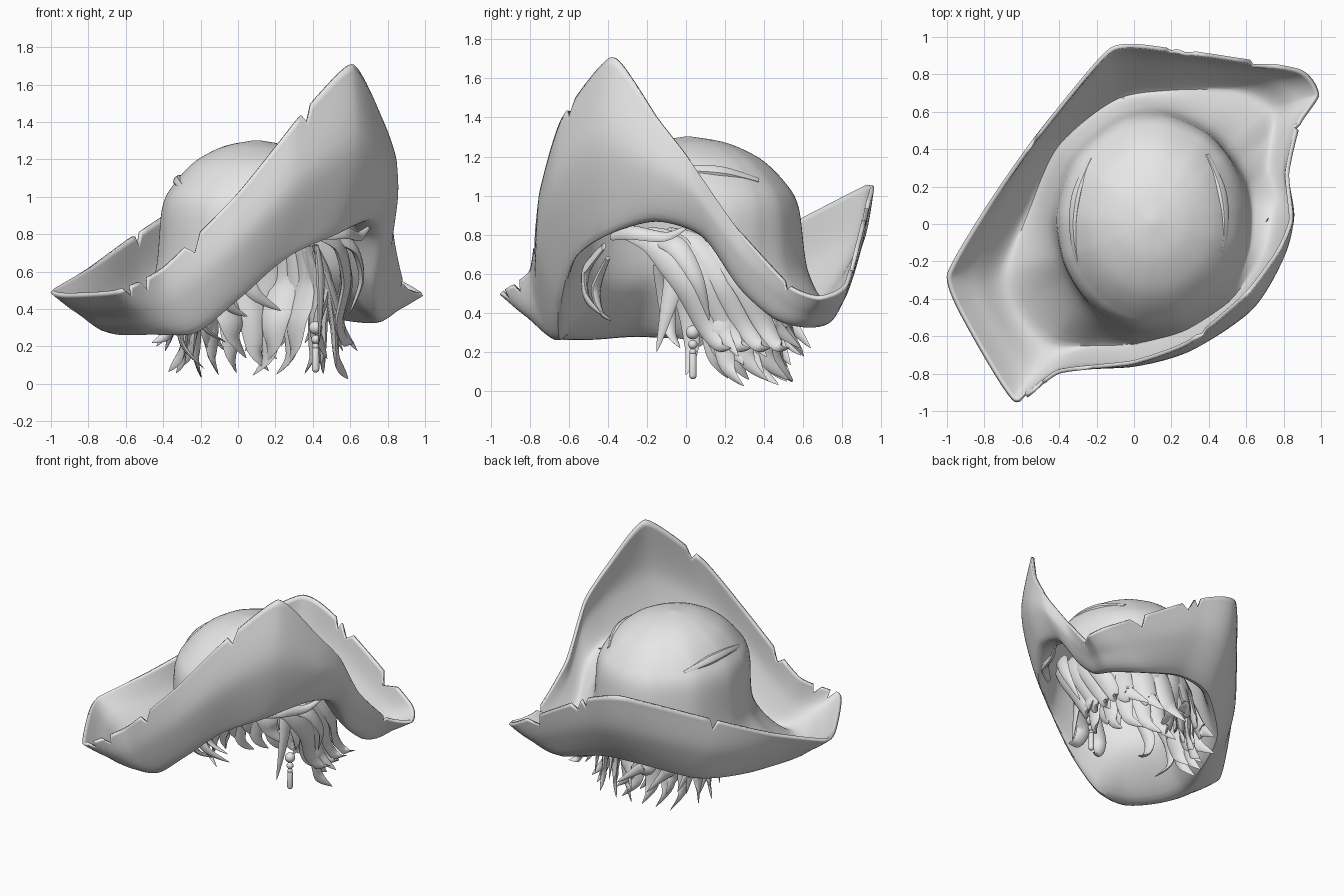
import bpy, bmesh, math, random
from mathutils import Vector as V

if "Cube" in bpy.data.objects:
    bpy.data.objects.remove(bpy.data.objects["Cube"])

random.seed(4)
grey = bpy.data.materials.new("plain_grey")
grey.diffuse_color = (0.8, 0.8, 0.8, 1)
grey.use_nodes = True
grey.node_tree.nodes["Principled BSDF"].inputs["Base Color"].default_value = grey.diffuse_color


def finish(name, bm, angle=40):
    bmesh.ops.recalc_face_normals(bm, faces=bm.faces)
    me = bpy.data.meshes.new(name)
    bm.to_mesh(me)
    bm.free()
    me.materials.append(grey)
    ob = bpy.data.objects.new(name, me)
    bpy.context.collection.objects.link(ob)
    bpy.ops.object.select_all(action='DESELECT')
    ob.select_set(True)
    bpy.context.view_layer.objects.active = ob
    bpy.ops.object.shade_smooth_by_angle(angle=math.radians(angle))
    return ob


def spline(pts, n, closed=False, tension=0.45):
    """Smooth path through the points, n samples per span."""
    out, m = [], len(pts)
    for i in range(m if closed else m - 1):
        g = (lambda j: pts[j % m]) if closed else (lambda j: pts[max(0, min(m - 1, j))])
        a, b, c, d = g(i - 1), g(i), g(i + 1), g(i + 2)
        t1, t2 = (c - a) * tension, (d - b) * tension
        for k in range(n):
            t = k / n
            out.append(b * (2*t**3 - 3*t**2 + 1) + t1 * (t**3 - 2*t**2 + t)
                       + c * (3*t**2 - 2*t**3) + t2 * (t**3 - t**2))
    if not closed:
        out.append(pts[-1].copy())
    return out


def skin(bm, rings, cap=True):
    rows = [[bm.verts.new(p) for p in r] for r in rings]
    for a, b in zip(rows, rows[1:]):
        for i in range(len(a)):
            j = (i + 1) % len(a)
            bm.faces.new((a[i], a[j], b[j], b[i]))
    if cap:
        bm.faces.new(rows[0])
    return rows


# --- Hat: brim edge xyz, fold xyz and crown foot height around the hat
BRIM = [
    (-1.0, -.27, .49, -.66, -.25, .28, .56), (-.92, -.50, .47, -.60, -.46, .265, .53),
    (-.64, -.95, .49, -.45, -.62, .265, .53), (-.40, -.80, .62, -.22, -.65, .275, .55),
    (0.0, -.75, 1.02, .02, -.65, .47, .60), (.30, -.64, 1.39, .28, -.58, .71, .72),
    (.61, -.38, 1.71, .54, -.42, .83, .83), (.78, -.15, 1.40, .72, -.17, .89, .88),
    (.85, .02, 1.18, .76, .08, .80, .83), (.83, .27, .82, .72, .27, .53, .70),
    (.89, .53, .53, .73, .45, .37, .61), (.99, .69, .47, .70, .60, .33, .58),
    (.88, .83, .54, .50, .71, .35, .58), (.20, .94, .95, .18, .72, .44, .61),
    (-.13, .94, 1.05, -.10, .67, .43, .61), (-.55, .44, .80, -.40, .42, .31, .59),
    (-.80, .08, .62, -.55, .08, .265, .57)]
CROWN = [(.03, 1.28), (.34, 1.248), (.63, 1.17), (.84, 1.055), (.96, .93)]
SPAN = 12
RX, RY = .505, .57
mid = V((.1, .01, 0))

chains = [[] for _ in range(len(CROWN) + 4)]
for ox, oy, oz, fx, fy, fz, cz in BRIM:
    o, f = V((ox, oy, oz)), V((fx, fy, fz))
    a = math.atan2((fy - mid.y) / RY, (fx - mid.x) / RX)
    d = V((RX * math.cos(a), RY * math.sin(a), 0))
    for k, (s, z) in enumerate(CROWN):
        chains[k].append(mid + d * s + V((0, 0, z + max(0, cz - .8) * .4 * s ** 4)))
    chains[-4].append(mid + d * 1.04 + V((0, 0, cz)))
    chains[-3].append(f)
    steep = max(0, o.z - f.z)
    chains[-2].append((o + f) / 2 + d.normalized() * (.02 + .07 * steep))
    chains[-1].append(o)
around = [spline(c, SPAN, True, .42 if i < len(chains) - 1 else .28) for i, c in enumerate(chains)]
columns = [spline([r[i] for r in around], 6) for i in range(len(around[0]))]
rings = [list(r) for r in zip(*columns)]

# Torn notches in the brim edge
for x, y in [(-.55, .44), (-.52, -.87), (-.6, -.92), (-.25, -.775), (.36, -.6),
             (.88, .51), (.72, .88), (.66, .89), (.2, .95), (.29, .94)]:
    i = min(range(len(rings[-1])), key=lambda n: (rings[-1][n].xy - V((x, y))).length)
    inward = rings[-4][i] - rings[-1][i]
    rings[-1][i] = rings[-1][i] + inward.normalized() * min(.07, inward.length * .8)
    for r in (-2, -3):
        rings[r][i] = rings[-1][i].lerp(rings[-4][i], (-r - 1) / 3)

bm = bmesh.new()
skin(bm, rings)
hat = finish("hat", bm)
sol = hat.modifiers.new("thickness", 'SOLIDIFY')
sol.thickness = .022
sol.offset = -1


def lock(bm, pts, width, thick, centre):
    """Pointed leaf-like strand following a path."""
    path = spline([V(p) for p in pts], 6)
    n = len(path) - 1
    rows = []
    for i, p in enumerate(path):
        t = (path[min(n, i + 1)] - path[max(0, i - 1)]).normalized()
        out = p - centre
        side = t.cross(out).normalized()
        up = side.cross(t)
        u = i / n
        w = max(.015, min(1, (.45 + 1.8 * u)) * (1 - u ** 2.2))
        rows.append([p + side * (math.cos(q) * width * w) + up * (math.sin(q) * thick * w)
                     for q in [k * math.pi / 4 for k in range(8)]])
    made = skin(bm, rows)
    bm.faces.new(made[-1])


def on_crown(x, y, lift):
    """Point just above the crown surface."""
    s = math.hypot((x - mid.x) / RX, (y - mid.y) / RY)
    for (s0, z0), (s1, z1) in zip(CROWN, CROWN[1:]):
        if s <= s1 or s1 == CROWN[-1][0]:
            return (x, y, z0 + (z1 - z0) * (s - s0) / (s1 - s0) + lift)


# --- Pinched creases on the crown
bm = bmesh.new()
for pts in ([(-.23, .35), (-.30, .18), (-.325, 0), (-.30, -.2), (-.22, -.38)],
            [(.39, .37), (.46, .2), (.485, .03), (.47, -.14), (.41, -.29)]):
    lock(bm, [on_crown(x, y, .035) for x, y in pts], .035, .025, V((.1, 0, .8)))
finish("crown_creases", bm)

# --- Hair: layered curling locks round the back and sides, open at the front
head = V((.1, .16, .45))
bm = bmesh.new()


def at(a, r, z):
    return (head.x + .4 * r * math.cos(a), head.y + .33 * r * math.sin(a), z)


for count, reach, low, width, first, last in (
        (10, 1.22, .17, .085, 2, 190), (11, 1.06, .02, .085, 4, 185), (9, .95, .08, .10, 8, 180)):
    for k in range(count):
        a = math.radians(first + (last - first) * k / (count - 1))
        s = random.uniform(.12, .28) * (1 if a < math.pi / 2 else -1)
        tip = low + random.uniform(0, .06)
        r = reach + random.uniform(-.07, .07)
        lock(bm, [at(a - s, .78, .74), at(a - s * .6, .95, .55), at(a, r * .92, .34),
                  at(a + s * .4, r * .97, tip + .10), at(a + s * 1.3, r * 1.15, tip)],
             width, .03, head)

# Side locks swept back from the right temple
for k in range(4):
    y = -.30 + .10 * k
    lock(bm, [(.40 + .012 * k, y, .81), (.53, y + .14, .75), (.58, y + .29, .56),
              (.54, y + .40, .34), (.57, y + .47, .23), (.62, y + .53, .22)], .08, .03, head)
# Upper flick, fringe and loose strands
for pts, w in [
        ([(.45, -.38, .79), (.57, -.28, .81), (.65, -.1, .79), (.72, .035, .86)], .045),
        ([(.46, -.2, .79), (.61, -.05, .74), (.66, .06, .56), (.59, .12, .36)], .06),
        ([(.17, -.42, .74), (.03, -.51, .62), (.09, -.51, .48), (.23, -.43, .39)], .06),
        ([(.0, -.40, .68), (-.08, -.46, .53), (-.04, -.44, .41), (.05, -.38, .36)], .05),
        ([(-.12, -.15, .65), (-.22, -.1, .45), (-.18, -.08, .3), (-.06, -.03, .22)], .05),
        ([(.42, -.06, .74), (.44, -.06, .58), (.44, -.1, .4), (.43, -.15, .2)], .06),
        ([(-.22, -.1, .65), (-.3, .0, .45), (-.3, .03, .22), (-.18, -.0, .08)], .06),
        ([(-.25, .0, .65), (-.34, .06, .45), (-.36, .08, .28), (-.46, .04, .22)], .06)]:
    lock(bm, pts, w, .024, V((.1, 0, .5)))
finish("hair", bm, 50)

# --- Earring: beads with a long drop
bm = bmesh.new()
for z, r, stretch in ((.30, .036, 0), (.238, .024, 0), (.20, .018, 0), (.13, .02, .05)):
    new = bmesh.ops.create_uvsphere(bm, u_segments=16, v_segments=10, radius=r)['verts']
    for v in new:
        # the drop keeps round ends on a straight body
        v.co.z += stretch if v.co.z > 0 else -stretch
        v.co += V((.415, .035, z))
finish("earring", bm)
